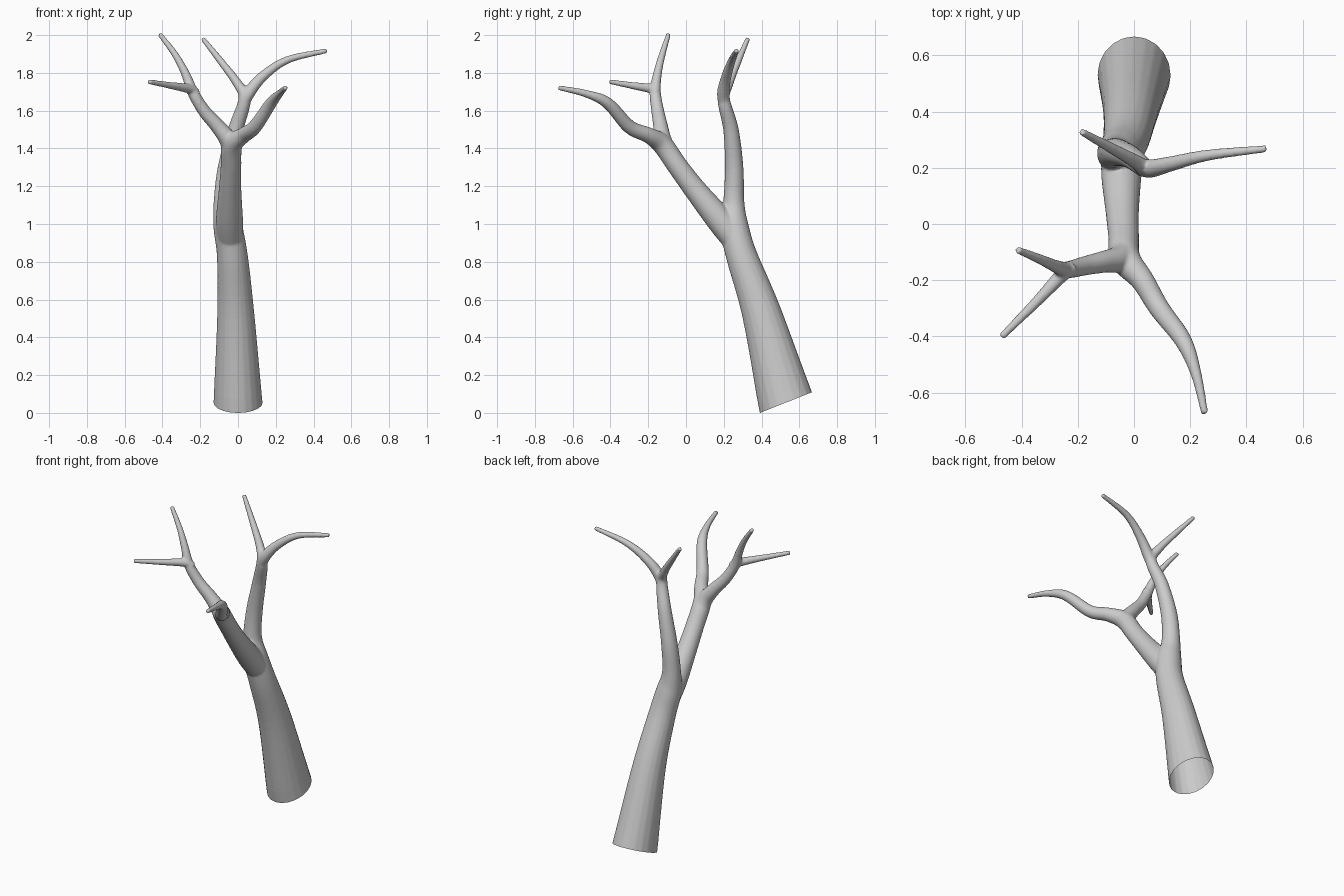
import bpy, bmesh
from math import cos, sin, pi
from mathutils import Vector as V

if "Cube" in bpy.data.objects:
    bpy.data.objects.remove(bpy.data.objects["Cube"])

SIDES, STEPS = 20, 6
bm = bmesh.new()


def spline(pts):
    """Catmull-Rom through (x, y, z, radius) points."""
    p = [V(q) for q in pts]
    p = [2 * p[0] - p[1]] + p + [2 * p[-1] - p[-2]]
    out = []
    for i in range(1, len(p) - 2):
        a, b, c, d = p[i - 1:i + 3]
        for k in range(STEPS):
            t = k / STEPS
            out.append(0.5 * (2 * b + (c - a) * t + (2 * a - 5 * b + 4 * c - d) * t * t
                              + (3 * b - a - 3 * c + d) * t ** 3))
    return out + [p[-2]]


def limb(pts):
    """Closed tapering tube swept along the points."""
    path = spline(pts)
    side, rings = V((1, 0, 0)), []
    for i, q in enumerate(path):
        tan = (path[min(i + 1, len(path) - 1)] - path[max(i - 1, 0)]).to_3d().normalized()
        side = (side - tan * side.dot(tan)).normalized()
        other = tan.cross(side)
        # the foot of the trunk is slightly deeper than wide
        deep = 1 + 0.14 * max(0, min(1, (0.9 - q.z) / 0.8))
        rings.append([bm.verts.new(q.to_3d() + q.w * (cos(2 * pi * k / SIDES) * side
                      + deep * sin(2 * pi * k / SIDES) * other)) for k in range(SIDES)])
    for a, b in zip(rings, rings[1:]):
        for k in range(SIDES):
            n = (k + 1) % SIDES
            bm.faces.new((a[k], a[n], b[n], b[k]))
    bm.faces.new(rings[0][::-1])
    bm.faces.new(rings[-1])


# trunk, rear bough and its left twig
limb([(.005, .562, -.03, .138), (0, .53, .055, .13), (-.012, .40, .53, .098),
      (-.03, .295, .83, .082), (-.055, .255, .99, .076), (-.073, .253, 1.12, .056),
      (-.058, .255, 1.3, .049), (-.012, .238, 1.5, .041), (.035, .20, 1.66, .033),
      (0, .225, 1.74, .025), (-.09, .275, 1.86, .019), (-.187, .328, 1.982, .013)])
# rear right twig
limb([(.02, .21, 1.61, .03), (.055, .197, 1.69, .033), (.135, .215, 1.785, .027),
      (.265, .245, 1.87, .02), (.472, .268, 1.918, .013)])
# front bough and its forward twig
limb([(-.04, .275, .90, .07), (-.045, .18, 1.02, .072), (-.042, .05, 1.18, .06),
      (-.037, -.04, 1.30, .055), (-.03, -.125, 1.42, .054), (.03, -.20, 1.47, .042),
      (.09, -.30, 1.515, .037), (.175, -.415, 1.64, .031), (.22, -.53, 1.69, .02),
      (.252, -.675, 1.722, .013)])
# front left branch with its upper twig
limb([(-.035, -.10, 1.39, .05), (-.055, -.125, 1.45, .047), (-.11, -.135, 1.52, .039),
      (-.18, -.15, 1.6, .034), (-.24, -.163, 1.70, .03), (-.28, -.15, 1.80, .023),
      (-.335, -.125, 1.9, .018), (-.415, -.092, 2.006, .013)])
# front left outer twig
limb([(-.22, -.155, 1.69, .026), (-.255, -.18, 1.715, .026), (-.35, -.28, 1.732, .019),
      (-.472, -.402, 1.753, .013)])

me = bpy.data.meshes.new("tree")
bm.to_mesh(me)
bm.free()
tree = bpy.data.objects.new("tree", me)
bpy.context.collection.objects.link(tree)

# fuse the limbs into one smooth skin
rm = tree.modifiers.new("fuse", 'REMESH')
rm.mode, rm.voxel_size = 'VOXEL', 0.0065
sm = tree.modifiers.new("soften", 'SMOOTH')
sm.factor, sm.iterations = 0.5, 7
deps = bpy.context.evaluated_depsgraph_get()
fused = bpy.data.meshes.new_from_object(tree.evaluated_get(deps))
tree.modifiers.clear()

# slanted, open cut at the foot
bm = bmesh.new()
bm.from_mesh(fused)
bmesh.ops.bisect_plane(bm, geom=bm.verts[:] + bm.edges[:] + bm.faces[:],
                       plane_co=(0, .53, .055), plane_no=(0, -.37, .93), clear_inner=True)
for f in bm.faces:
    f.smooth = True
bm.to_mesh(fused)
bm.free()
tree.data = fused
fused.name = "tree"
